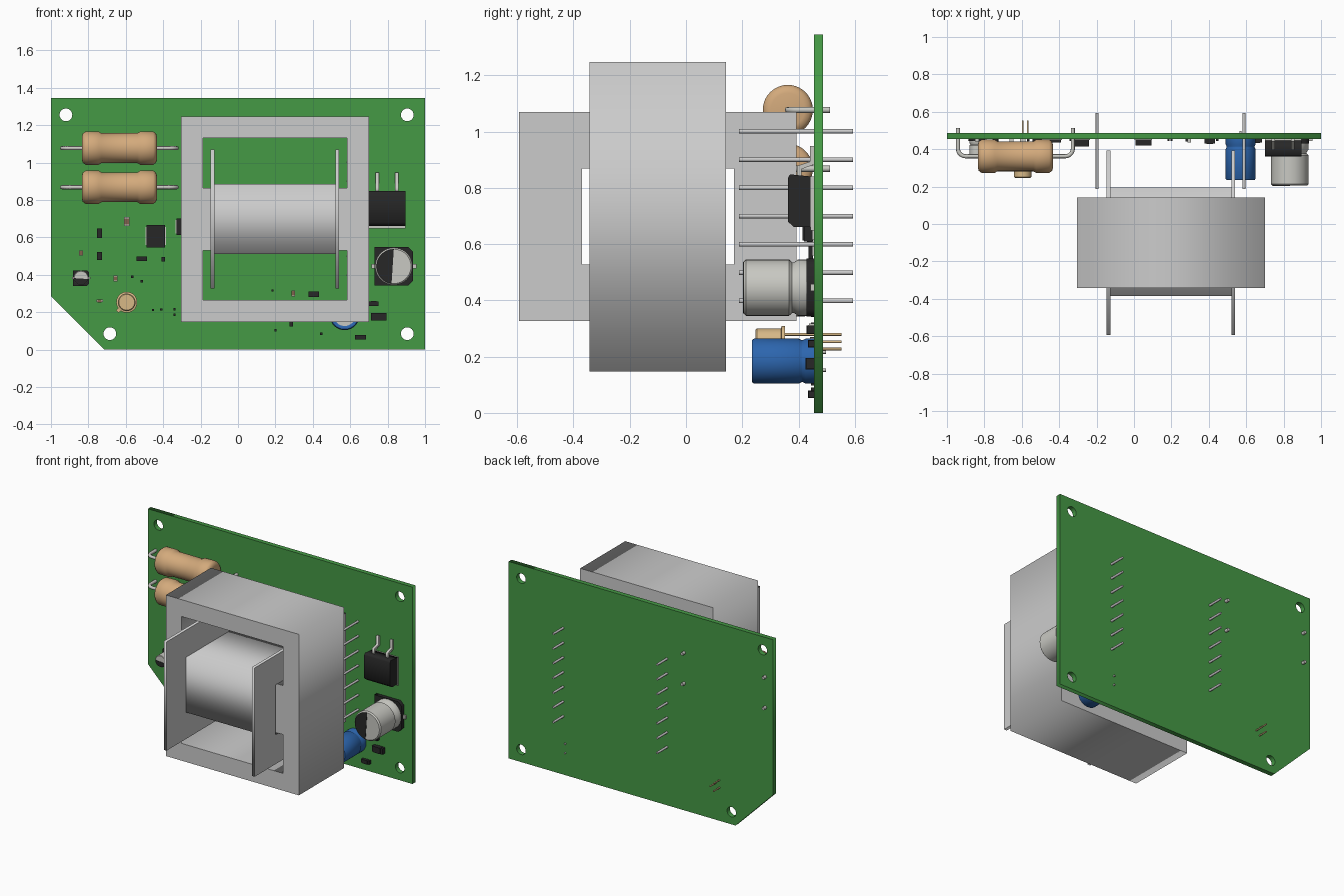
import bpy, bmesh, math
from math import sin, cos, pi
from mathutils import Matrix, Vector

if "Cube" in bpy.data.objects:
    bpy.data.objects.remove(bpy.data.objects["Cube"])

FACE = 0.455   # front face of the board


def mat(name, rgb):
    m = bpy.data.materials.new(name)
    m.diffuse_color = (*rgb, 1)
    m.use_nodes = True
    m.node_tree.nodes["Principled BSDF"].inputs["Base Color"].default_value = m.diffuse_color
    return m


GREEN = mat("board_green", (0.06, 0.32, 0.06))
BLACK = mat("black_plastic", (0.02, 0.02, 0.02))
TAN = mat("tan_ceramic", (0.65, 0.40, 0.20))
GOLD = mat("tan_metal", (0.68, 0.48, 0.24))
BLUE = mat("blue_sleeve", (0.025, 0.13, 0.42))
SILVER = mat("pale_metal", (0.58, 0.58, 0.54))
BROWN = mat("brown_ceramic", (0.22, 0.12, 0.07))


def finish(name, me, material=None, smooth=False):
    ob = bpy.data.objects.new(name, me)
    bpy.context.collection.objects.link(ob)
    if material:
        me.materials.append(material)
    if smooth:
        me.shade_smooth()
        me.set_sharp_from_angle(angle=math.radians(40))
    return ob


def box(name, x, y, z, material=None):
    """Box from (min, max) pairs."""
    bm = bmesh.new()
    bmesh.ops.create_cube(bm, size=1)
    for v in bm.verts:
        v.co = Vector([(r[0] + r[1]) / 2 + c * (r[1] - r[0]) for r, c in zip((x, y, z), v.co)])
    me = bpy.data.meshes.new(name)
    bm.to_mesh(me)
    bm.free()
    return finish(name, me, material)


def curve_object(name, cu, material):
    ob = bpy.data.objects.new(name, cu)
    bpy.context.collection.objects.link(ob)
    if material:
        cu.materials.append(material)
    bpy.ops.object.select_all(action='DESELECT')
    ob.select_set(True)
    bpy.context.view_layer.objects.active = ob
    return ob


def add_spline(cu, pts, closed):
    s = cu.splines.new('POLY')
    s.points.add(len(pts) - 1)
    for p, c in zip(s.points, pts):
        p.co = (*c, 0, 1) if len(c) == 2 else (*c, 1)
    s.use_cyclic_u = closed


def sheet(name, loops, lo, hi, axis='Y', material=None):
    """Outline with holes, extruded along Y (loops in x,z) or X (loops in y,z)."""
    cu = bpy.data.curves.new(name, 'CURVE')
    cu.dimensions = '2D'
    cu.fill_mode = 'BOTH'
    cu.extrude = (hi - lo) / 2
    for l in loops:
        add_spline(cu, l, True)
    ob = curve_object(name, cu, material)
    mid = (lo + hi) / 2
    if axis == 'Y':
        ob.location, ob.rotation_euler = (0, mid, 0), (pi / 2, 0, 0)
    else:
        ob.location, ob.rotation_euler = (mid, 0, 0), (pi / 2, 0, pi / 2)
    bpy.ops.object.convert(target='MESH')
    return ob


def wire(name, pts, r, material=SILVER):
    cu = bpy.data.curves.new(name, 'CURVE')
    cu.dimensions = '3D'
    cu.bevel_depth = r
    cu.bevel_resolution = 2
    cu.use_fill_caps = True
    add_spline(cu, pts, False)
    curve_object(name, cu, material)
    bpy.ops.object.convert(target='MESH')


def lathe(name, prof, center, axis='Y', material=None, seg=40):
    """Revolve (radius, position) pairs round an axis through center."""
    vs, fs = [], []
    for r, t in prof:
        for i in range(seg):
            a = 2 * pi * i / seg
            u, w = r * cos(a), r * sin(a)
            vs.append((center[0] + u, t, center[1] + w) if axis == 'Y'
                      else (t, center[0] + u, center[1] + w))
    for k in range(len(prof) - 1):
        for i in range(seg):
            j = (i + 1) % seg
            fs.append((k * seg + i, k * seg + j, (k + 1) * seg + j, (k + 1) * seg + i))
    fs += [tuple(range(seg)), tuple(range((len(prof) - 1) * seg, len(prof) * seg))]
    me = bpy.data.meshes.new(name)
    me.from_pydata(vs, [], fs)
    bm = bmesh.new()
    bm.from_mesh(me)
    bmesh.ops.recalc_face_normals(bm, faces=bm.faces)
    bm.to_mesh(me)
    bm.free()
    return finish(name, me, material, True)


def rect(a0, a1, b0, b1):
    return [(a0, b0), (a1, b0), (a1, b1), (a0, b1)]


def arc(cx, cz, r, a0=0, a1=2 * pi, n=32):
    return [(cx + r * cos(a0 + (a1 - a0) * i / n), cz + r * sin(a0 + (a1 - a0) * i / n)) for i in range(n)]


# Circuit board with clipped corner and mounting holes
outline = [(-0.715, 0), (1, 0), (1, 1.345), (-1, 1.345), (-1, 0.285)]
holes = [arc(x, z, 0.034) for x, z in ((-0.92, 1.255), (0.905, 1.255), (-0.685, 0.085), (0.905, 0.085))]
sheet("circuit_board", [outline] + holes, FACE, 0.487, material=GREEN)

# Transformer: core, bobbin tube, two flanges
sheet("transformer_core", [rect(-0.305, 0.70, 0.147, 1.247), rect(-0.187, 0.582, 0.265, 0.53),
                           rect(-0.187, 0.582, 0.865, 1.132)], -0.343, 0.143)
bore = rect(-0.37, 0.17, 0.527, 0.868)
sheet("bobbin_tube", [rect(-0.385, 0.195, 0.51, 0.885), bore], -0.127, 0.522, 'X')
for side, x in (("left", -0.146), ("right", 0.52)):
    sheet(f"bobbin_flange_{side}", [rect(-0.593, 0.393, 0.327, 1.07), bore], x, x + 0.021, 'X')
for side, x in (("left", -0.197), ("right", 0.588)):
    for i in range(7):
        z = 0.398 + 0.1005 * i
        wire(f"transformer_pin_{side}_{i + 1}", [(x, 0.188, z), (x, 0.593, z)], 0.008, None)

# Power resistors with bent leads
body = [(0.06, -0.835), (0.078, -0.83), (0.089, -0.815), (0.089, -0.745), (0.08, -0.73),
        (0.08, -0.538), (0.089, -0.523), (0.089, -0.453), (0.078, -0.438), (0.06, -0.433)]
for n, z in enumerate((1.077, 0.868)):
    lathe(f"power_resistor_{n + 1}", body, (0.362, z), 'X', TAN)
    for s, side in ((-1, "left"), (1, "right")):
        end = -0.634 + s * 0.307
        bend = [(end - s * 0.04 * (1 - sin(i * pi / 10)), 0.362 + 0.04 * (1 - cos(i * pi / 10)), z)
                for i in range(6)]
        wire(f"resistor_lead_{side}_{n + 1}",
             [(-0.634 + s * 0.19, 0.362, z)] + bend + [(end, 0.512, z)], 0.011)


# Surface mount can capacitors: base, grooved can, polarity mark, terminals
def can_cap(name, x, z, b, r, top, mark):
    c = b * 0.25
    base = [(x - b, z - b), (x + b - c, z - b), (x + b, z - b + c),
            (x + b, z + b - c), (x + b - c, z + b), (x - b, z + b)]
    y0 = FACE - b * 0.25
    h = y0 - top
    sheet(name + "_base", [base], y0, FACE, material=BLACK)
    lathe(name + "_can", [(r * 0.92, top), (r, top + r * 0.08), (r, y0 - h * 0.28), (r * 0.9, y0 - h * 0.23),
                          (r * 0.9, y0 - h * 0.2), (r, y0 - h * 0.14), (r, y0)], (x, z), 'Y', SILVER)
    sheet(name + "_mark", [arc(x, z, r * 0.92, mark, mark + pi, 24)], top - 0.002, top + 0.002, material=BLACK)
    box(name + "_terminals", (x - b * 1.17, x + b * 1.17), (FACE - 0.012, FACE), (z - b * .12, z + b * .12), SILVER)


can_cap("large_can_capacitor", 0.833, 0.445, 0.103, 0.1, 0.205, pi / 2)
can_cap("small_can_capacitor", -0.839, 0.382, 0.042, 0.04, 0.36, pi)

# Blue radial capacitor
lathe("blue_capacitor_sleeve", [(0.058, 0.238), (0.062, 0.235), (0.075, 0.235), (0.08, 0.242), (0.08, 0.40),
                                (0.075, 0.41), (0.075, 0.415), (0.08, 0.425), (0.08, FACE)], (0.57, 0.184), 'Y', BLUE)
lathe("blue_capacitor_top", [(0.058, 0.236), (0.058, 0.25)], (0.57, 0.184), 'Y', SILVER)
for i, z in enumerate((0.152, 0.216)):
    wire(f"blue_capacitor_lead_{i + 1}", [(0.57, 0.44, z), (0.57, 0.497, z)], 0.006)

# Metal can transistor
lathe("transistor_can", [(0.042, 0.247), (0.047, 0.252), (0.047, 0.338), (0.056, 0.34), (0.056, 0.352)],
      (-0.595, 0.253), 'Y', GOLD)
sheet("transistor_tab", [[(-0.635, 0.228), (-0.652, 0.211), (-0.638, 0.197), (-0.62, 0.213)]], 0.342, 0.35,
      material=GOLD)
for i, (x, z) in enumerate(((-0.595, 0.279), (-0.568, 0.253), (-0.595, 0.227))):
    wire(f"transistor_lead_{i + 1}", [(x, 0.345, z), (x, 0.553, z)], 0.005, GOLD)

# Power transistor: body, tab, stepped leads
sheet("power_transistor_body", [[(0.447, 0.66), (0.385, 0.66), (0.362, 0.68), (0.362, 0.835),
                                 (0.37, 0.848), (0.447, 0.84)]], 0.70, 0.896, 'X', BLACK)
box("power_transistor_tab", (0.70, 0.896), (0.443, FACE), (0.648, 0.84), SILVER)
for i, x in enumerate((0.745, 0.848)):
    sheet(f"power_transistor_lead_{i + 1}", [[(0.395, 0.83), (0.395, 0.878), (0.44, 0.893), (0.44, 0.948),
                                              (FACE, 0.948), (FACE, 0.883), (0.41, 0.866), (0.41, 0.83)]],
          x - 0.009, x + 0.009, 'X', SILVER)

# Chip components: x, z, width, height, depth, colour
chips = [(-0.74, .622, .028, .056, .025, BLACK), (-0.74, .50, .028, .05, .025, BLACK),
         (-0.595, .685, .03, .056, .03, BROWN), (-0.515, .486, .058, .028, .02, BLACK),
         (-0.4, .483, .02, .03, .015, BLACK), (-0.84, .517, .02, .034, .015, BROWN),
         (-0.655, .38, .02, .036, .015, BROWN), (-0.74, .261, .034, .02, .015, BROWN),
         (0.295, .30, .02, .04, .02, BROWN), (0.405, .296, .058, .034, .027, BLACK),
         (0.285, .135, .02, .03, .015, BLACK), (0.655, .066, .06, .03, .022, BLACK),
         (0.725, .246, .05, .03, .022, BLACK), (0.753, .175, .082, .045, .03, BLACK)]
for i, (x, z, w, h, d, m) in enumerate(chips):
    ex, ez = (w * 0.3, h / 2 - 0.002) if w > h else (w / 2 - 0.002, h * 0.3)
    box(f"chip_body_{i + 1}", (x - ex, x + ex), (FACE - d, FACE), (z - ez, z + ez), m)
    box(f"chip_ends_{i + 1}", (x - w / 2, x + w / 2), (FACE - d * 0.9, FACE), (z - h / 2 + .003, z + h / 2 - .003),
        SILVER if m == BLACK and i > 20 else BLACK if m == BLACK else SILVER)

# Tiny chips
tiny = [(-.565, .39), (-.515, .365), (-.455, .212), (-.41, .215), (-.34, .216), (-.34, .186),
        (.185, .316), (.2, .103), (.445, .085)]
for i, (x, z) in enumerate(tiny):
    box(f"tiny_chip_{i + 1}", (x - .006, x + .006), (FACE - .01, FACE), (z - .006, z + .006), BLACK)

# Integrated circuits
for i, (x, z, w, h, d) in enumerate(((-.44, .607, .10, .12, .02), (-.285, .657, .09, .09, .04),
                                     (.05, .64, .085, .06, .035))):
    box(f"integrated_circuit_{i + 1}", (x - w / 2, x + w / 2), (FACE - d, FACE - .003), (z - h / 2, z + h / 2), BLACK)
    box(f"integrated_circuit_pads_{i + 1}", (x - w / 2 - .004, x + w / 2 + .004), (FACE - .006, FACE),
        (z - h * .4, z + h * .4), SILVER)
